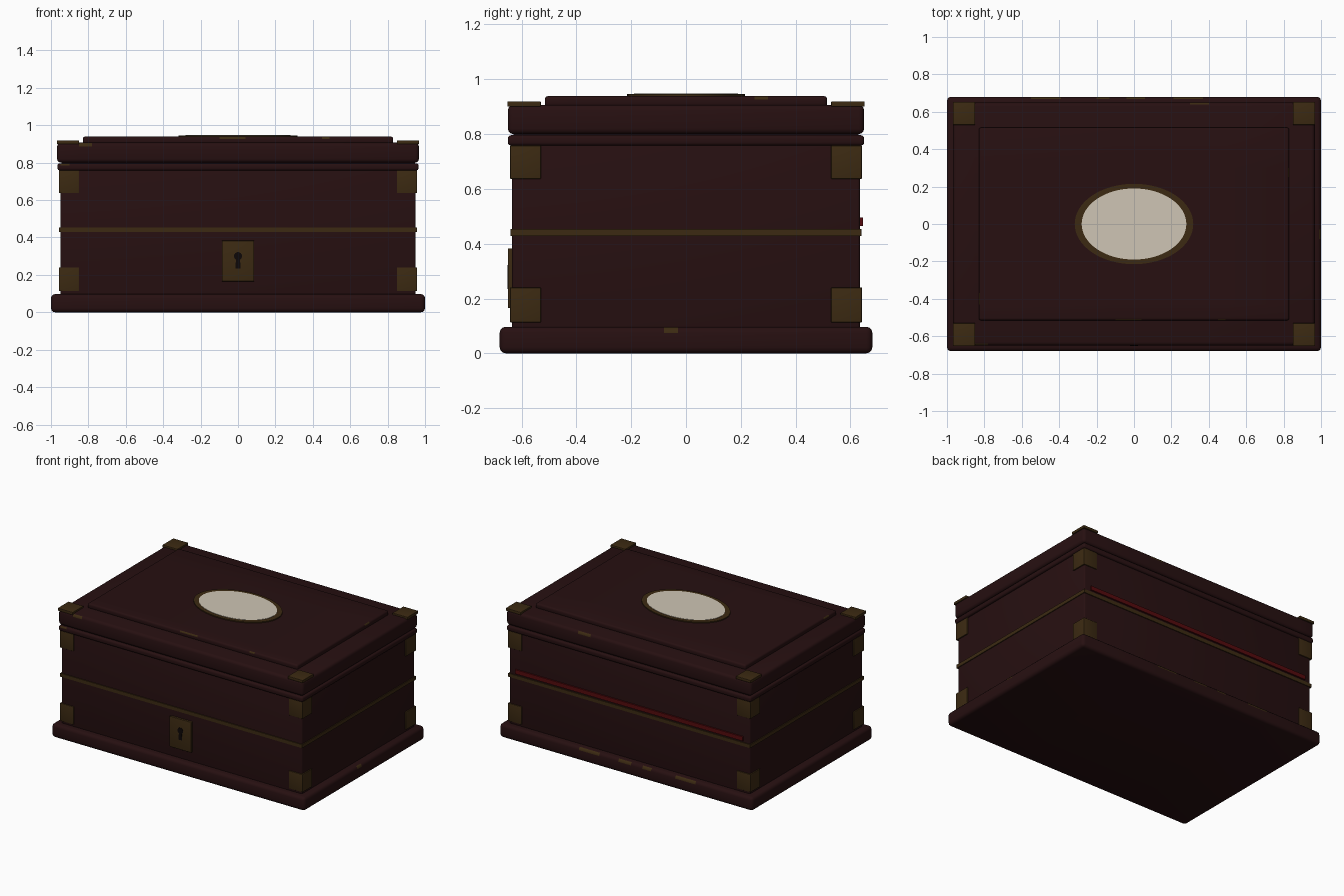
import bpy, bmesh, math
from mathutils import Vector

cube = bpy.data.objects.get("Cube")
if cube:
    bpy.data.objects.remove(cube, do_unlink=True)


def material(name, rgb):
    m = bpy.data.materials.new(name)
    m.use_nodes = True
    m.diffuse_color = (*rgb, 1)
    bsdf = m.node_tree.nodes["Principled BSDF"]
    bsdf.inputs["Base Color"].default_value = (*rgb, 1)
    bsdf.inputs["Roughness"].default_value = 0.6
    return m


WOOD = material("dark mahogany", (0.02, 0.005, 0.0055))
BRASS = material("aged brass", (0.045, 0.023, 0.006))
IVORY = material("ivory", (0.62, 0.56, 0.46))
RED = material("red ribbon", (0.09, 0.003, 0.004))
BLACK = material("keyhole black", (0.004, 0.002, 0.002))


def finish(name, bm, *mats):
    mesh = bpy.data.meshes.new(name)
    bm.to_mesh(mesh)
    bm.free()
    obj = bpy.data.objects.new(name, mesh)
    bpy.context.collection.objects.link(obj)
    for m in mats:
        mesh.materials.append(m)
    bpy.ops.object.select_all(action="DESELECT")
    obj.select_set(True)
    bpy.context.view_layer.objects.active = obj
    bpy.ops.object.shade_smooth_by_angle(angle=math.radians(35))
    return obj


def wear(bm, axis, side, lo, hi):
    """Turn a stretch of one upper rounded edge to brass."""
    along = Vector((1, 0, 0)) if axis == 0 else Vector((0, 1, 0))
    for cut in (lo, hi):
        geom = bm.verts[:] + bm.edges[:] + bm.faces[:]
        bmesh.ops.bisect_plane(bm, geom=geom, plane_co=along * cut, plane_no=along)
    bm.normal_update()
    for f in bm.faces:
        slanted = 0.1 < f.normal.z < 0.95 and f.normal[1 - axis] * side > 0.1
        if slanted and lo < f.calc_center_median()[axis] < hi:
            f.material_index = 1


def box(name, lo, hi, mat, bevel=0.0, worn=()):
    bm = bmesh.new()
    bmesh.ops.create_cube(bm, size=1)
    for v in bm.verts:
        v.co = [(a + b) / 2 + c * (b - a) for a, b, c in zip(lo, hi, v.co)]
    if bevel:
        bmesh.ops.bevel(bm, geom=bm.edges[:], offset=bevel, segments=3,
                        profile=0.5, affect="EDGES")
    for patch in worn:
        wear(bm, *patch)
    return finish(name, bm, mat, BRASS)


def slab(name, hx, hy, z0, z1, mat, bevel=0.0, worn=()):
    return box(name, (-hx, -hy, z0), (hx, hy, z1), mat, bevel, worn)


def oval(name, rx, ry, z0, z1, mat):
    bm = bmesh.new()
    bmesh.ops.create_cone(bm, cap_ends=True, segments=64, radius1=1, radius2=1, depth=1)
    for v in bm.verts:
        v.co = (v.co.x * rx, v.co.y * ry, z1 if v.co.z > 0 else z0)
    return finish(name, bm, mat)


# Case: plinth, body, lip, lid and raised lid panel
slab("plinth", 1.0, 0.68, 0, 0.097, WOOD, 0.022,
     [(0, 1, -0.55, -0.39), (0, 1, -0.2, -0.13), (0, 1, -0.04, 0.06),
      (0, 1, 0.21, 0.37), (1, 1, -0.08, -0.03)])
slab("body", 0.95, 0.635, 0.09, 0.765, WOOD, 0.01)
slab("lip", 0.965, 0.65, 0.758, 0.796, WOOD, 0.012, [(0, -1, -0.95, -0.9)])
slab("lid_seam", 0.945, 0.63, 0.78, 0.82, WOOD)
slab("lid", 0.967, 0.65, 0.8, 0.907, WOOD, 0.02,
     [(0, -1, -0.85, -0.78), (0, 1, 0.3, 0.4)])
slab("lid_panel", 0.83, 0.515, 0.9, 0.939, WOOD, 0.012,
     [(0, -1, -0.1, 0.04), (0, -1, 0.45, 0.49), (1, -1, -0.43, -0.37),
      (1, 1, 0.25, 0.3)])

# Brass band around the body and red ribbon on the back
slab("brass_band", 0.956, 0.641, 0.428, 0.453, BRASS)
box("back_ribbon", (-0.9, 0.63, 0.465), (0.9, 0.645, 0.495), RED)

# Brass corner mounts, mirrored to all four corners
for sx, xname in ((-1, "right"), (1, "left")):
    for sy, yname in ((-1, "front"), (1, "back")):
        for part, z0, z1, grow in (("lower", 0.113, 0.24, 0),
                                   ("upper", 0.637, 0.758, 0),
                                   ("lid", 0.9, 0.919, 0.01)):
            xs = sorted((sx * 0.85, sx * (0.958 + grow)))
            ys = sorted((sy * 0.53, sy * (0.642 + grow)))
            box(f"{part}_corner_{yname}_{xname}", (xs[0], ys[0], z0),
                (xs[1], ys[1], z1), BRASS, 0.002)

# Oval lid medallion
oval("medallion_frame", 0.317, 0.215, 0.93, 0.946, BRASS)
oval("medallion", 0.28, 0.19, 0.935, 0.948, IVORY)

# Lock plate with a keyhole: round eye above a flared slot
box("lock_plate", (-0.086, -0.65, 0.165), (0.086, -0.63, 0.383), BRASS, 0.003)
bm = bmesh.new()
outline = [(-0.014, 0.235), (0.014, 0.235)]
for i in range(15):
    a = math.radians(-60 + 300 * i / 14)
    outline.append((0.022 * math.cos(a), 0.3 + 0.022 * math.sin(a)))
face = bm.faces.new([bm.verts.new((x, -0.65, z)) for x, z in outline])
out = bmesh.ops.extrude_face_region(bm, geom=[face])
for v in out["geom"]:
    if isinstance(v, bmesh.types.BMVert):
        v.co.y -= 0.002
bmesh.ops.recalc_face_normals(bm, faces=bm.faces[:])
finish("keyhole", bm, BLACK)
